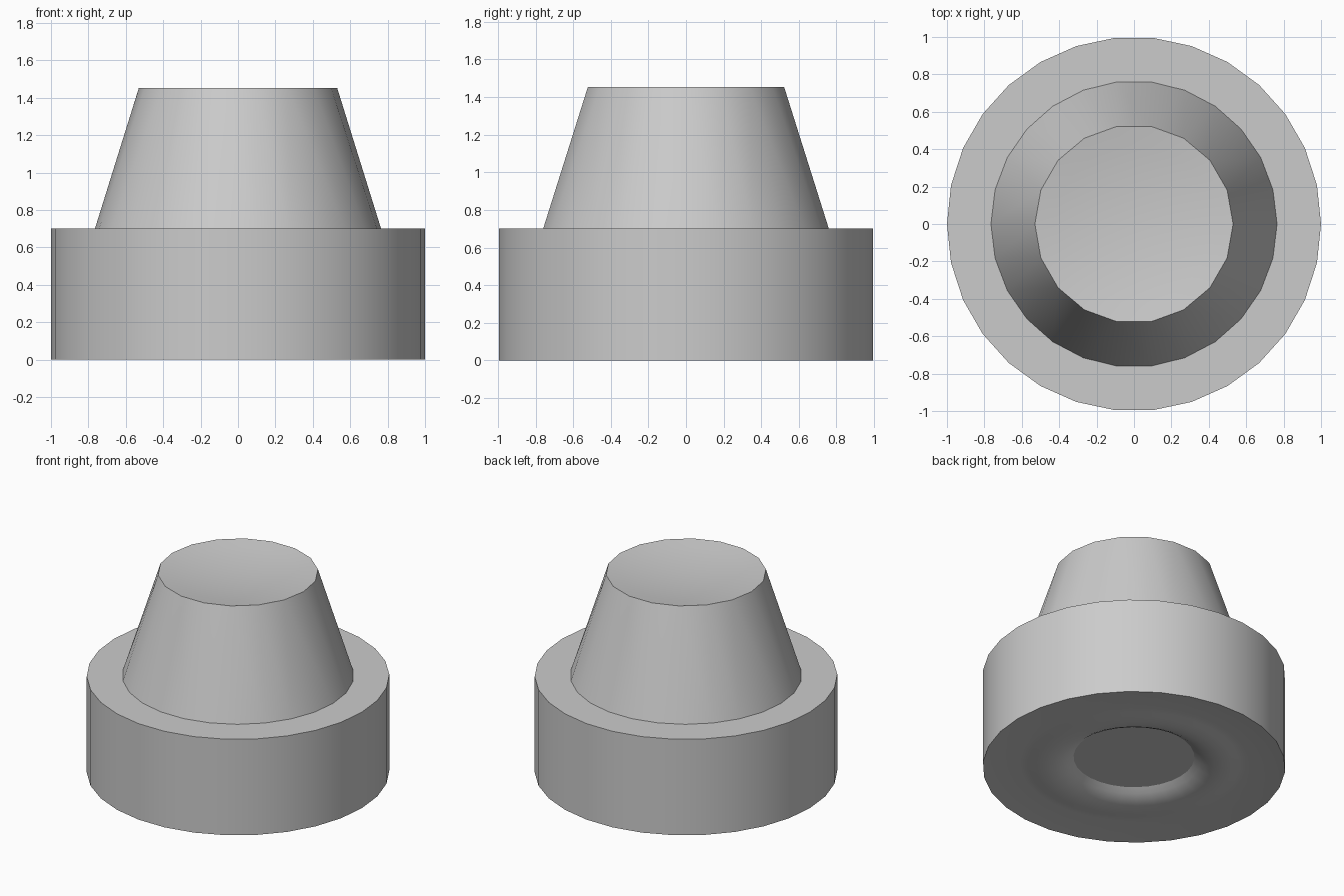
import bpy, bmesh
from math import cos, sin, tau

if "Cube" in bpy.data.objects:
    bpy.data.objects.remove(bpy.data.objects["Cube"])


def ring(bm, r, z, n):
    return [bm.verts.new((r * cos(tau * i / n), r * sin(tau * i / n), z)) for i in range(n)]


def stitch(bm, a, b):
    """Join two rings; side counts may differ."""
    na, nb = len(a), len(b)
    if na == nb:
        for i in range(na):
            j = (i + 1) % na
            bm.faces.new((a[i], a[j], b[j], b[i]))
        return
    i = j = 0
    while i < na or j < nb:
        if j >= nb or (i < na and (i + 1) / na <= (j + 1) / nb):
            bm.faces.new((a[i % na], a[(i + 1) % na], b[j % nb]))
            i += 1
        else:
            bm.faces.new((a[i % na], b[(j + 1) % nb], b[j % nb]))
            j += 1


def lathe(name, profile, cap_start=False, centre_z=None):
    """Turned part from (radius, height, sides) rings, listed bottom to top."""
    bm = bmesh.new()
    rings = [ring(bm, *p) for p in profile]
    for a, b in zip(rings, rings[1:]):
        stitch(bm, a, b)
    if cap_start:
        bm.faces.new(rings[0][::-1])
    if centre_z is not None:
        c = bm.verts.new((0, 0, centre_z))
        last = rings[-1]
        for i in range(len(last)):
            bm.faces.new((last[i], last[(i + 1) % len(last)], c))
    me = bpy.data.meshes.new(name)
    bm.to_mesh(me)
    bm.free()
    ob = bpy.data.objects.new(name, me)
    bpy.context.collection.objects.link(ob)
    bpy.ops.object.select_all(action='DESELECT')
    ob.select_set(True)
    bpy.context.view_layer.objects.active = ob
    bpy.ops.object.shade_smooth_by_angle(angle=0.5)
    return ob


# Base: recessed disc and soft bead underneath, outer wall, flat shoulder
underside = [(0.40, 0.077), (0.44, 0.05), (0.48, 0.03), (0.53, 0.016), (0.59, 0.01),
             (0.65, 0.014), (0.70, 0.021), (0.75, 0.025), (1.0, 0.0)]
lathe("base", [(r, z, 30) for r, z in underside] + [(1.0, 0.70, 30), (0.765, 0.70, 26)],
      cap_start=True)

# Tapered plug with a shallow dished top
R, TOP, DEPTH = 0.53, 1.453, 0.045
dish = [(R * t, TOP - DEPTH * (1 - t * t), 18) for t in (1.0, 0.8, 0.6, 0.4, 0.2)]
lathe("tapered_plug", [(0.765, 0.70, 26)] + dish, centre_z=TOP - DEPTH)
